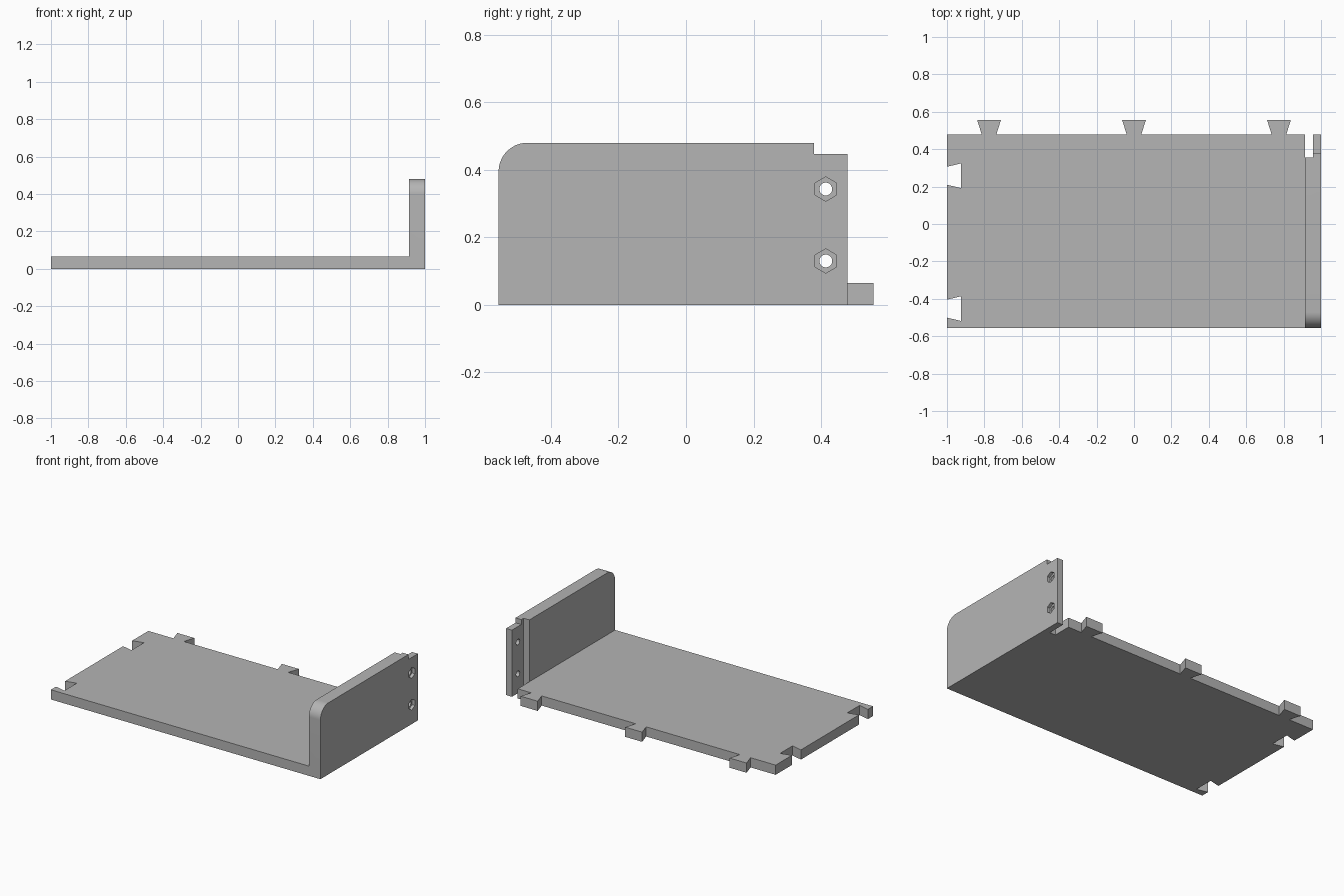
import bpy, bmesh
from math import pi, sin, cos, radians
from mathutils import Vector

if "Cube" in bpy.data.objects:
    bpy.data.objects.remove(bpy.data.objects["Cube"])

FRONT, REAR, TIP = -0.555, 0.478, 0.555
FLOOR_T, WALL_H, WALL_IN = 0.065, 0.48, 0.914

grey = bpy.data.materials.new("plain grey")
grey.use_nodes = True
colour = (0.46, 0.46, 0.46, 1)
grey.diffuse_color = colour
grey.node_tree.nodes["Principled BSDF"].inputs["Base Color"].default_value = colour


def prism(name, outline, axis, low, high):
    """Extrude a closed outline along z, or a (y, z) outline along x."""
    place = (lambda p: (p[0], p[1], low)) if axis == "z" else (lambda p: (low, p[0], p[1]))
    bm = bmesh.new()
    face = bm.faces.new([bm.verts.new(place(p)) for p in outline])
    new = bmesh.ops.extrude_face_region(bm, geom=[face])["geom"]
    shift = Vector((0, 0, high - low) if axis == "z" else (high - low, 0, 0))
    bmesh.ops.translate(bm, vec=shift, verts=[g for g in new if isinstance(g, bmesh.types.BMVert)])
    bmesh.ops.recalc_face_normals(bm, faces=bm.faces)
    mesh = bpy.data.meshes.new(name)
    bm.to_mesh(mesh)
    bm.free()
    mesh.materials.append(grey)
    obj = bpy.data.objects.new(name, mesh)
    bpy.context.collection.objects.link(obj)
    return obj


def combine(target, other, operation):
    mod = target.modifiers.new(other.name, "BOOLEAN")
    mod.operation, mod.object, mod.solver = operation, other, "EXACT"
    bpy.context.view_layer.objects.active = target
    bpy.ops.object.modifier_apply(modifier=mod.name)
    bpy.data.objects.remove(other)


def ring(y, z, radius, count):
    return [(y + radius * sin(2 * pi * i / count), z + radius * cos(2 * pi * i / count))
            for i in range(count)]


# Floor outline: dovetail tabs along the rear, dovetail sockets in the right side
outline = [(-1, FRONT), (0.94, FRONT), (0.94, REAR)]
for x in (0.775, 0, -0.775):
    outline += [(x + 0.039, REAR), (x + 0.063, TIP), (x - 0.063, TIP), (x - 0.039, REAR)]
outline.append((-1, REAR))
for y in (0.258, -0.4525):
    outline += [(-1, y + 0.048), (-0.925, y + 0.066), (-0.925, y - 0.066), (-1, y - 0.048)]
tray = prism("floor_and_side_wall", outline, "z", 0, FLOOR_T)

# Side wall: rounded front corner and a stepped rear corner
r = 0.085
profile = [(FRONT, 0), (REAR, 0), (REAR, 0.447), (0.379, 0.447), (0.379, WALL_H)]
profile += [(FRONT + r - r * sin(radians(a)), WALL_H - r + r * cos(radians(a)))
            for a in range(0, 91, 6)]
combine(tray, prism("side_wall", profile, "x", WALL_IN, 1), "UNION")

# Vertical slot that thins the rear of the wall to a flange
slot = [(WALL_IN, 0.355), (0.957, 0.355), (0.957, 0.6), (WALL_IN, 0.6)]
combine(tray, prism("slot_cutter", slot, "z", -0.1, 0.6), "DIFFERENCE")

# Bolt holes with hexagonal nut pockets on the outside
for z in (0.13, 0.343):
    combine(tray, prism("nut_cutter", ring(0.414, z, 0.036, 6), "x", 0.98, 1.1), "DIFFERENCE")
    combine(tray, prism("bolt_cutter", ring(0.414, z, 0.019, 32), "x", 0.93, 1.1), "DIFFERENCE")

# Tidy flat regions and shade
bm = bmesh.new()
bm.from_mesh(tray.data)
bmesh.ops.remove_doubles(bm, verts=bm.verts, dist=0.0001)
bmesh.ops.dissolve_limit(bm, angle_limit=radians(0.5), verts=bm.verts, edges=bm.edges)
bm.to_mesh(tray.data)
bm.free()
bpy.ops.object.select_all(action="DESELECT")
tray.select_set(True)
bpy.context.view_layer.objects.active = tray
bpy.ops.object.shade_smooth_by_angle(angle=radians(30))
